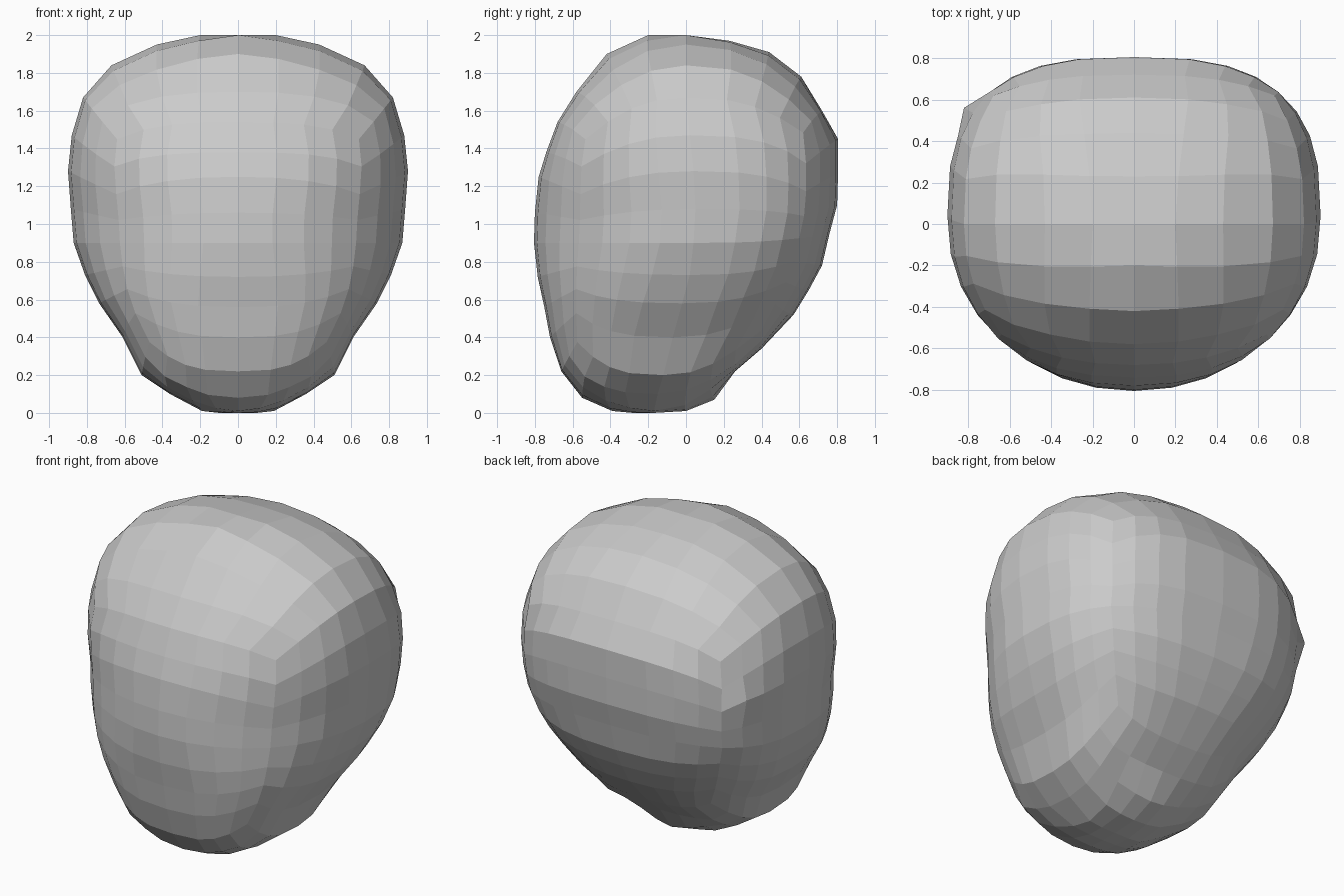
import bpy, bmesh
from math import pi, tan, acos, hypot
from mathutils import Vector

if "Cube" in bpy.data.objects:
    bpy.data.objects.remove(bpy.data.objects["Cube"])

# Meridian profiles from crown to chin, one point per 11.25 degrees
FRONT = [(0, 2), (-.2, 2), (-.42, 1.9), (-.58, 1.7), (-.68, 1.54), (-.74, 1.38),
         (-.78, 1.25), (-.8, 1.06), (-.805, .9), (-.785, .72), (-.75, .56), (-.72, .4),
         (-.66, .22), (-.55, .08), (-.39, .01), (-.28, 0), (-.17, 0)]
BACK = [(0, 2), (.23, 1.97), (.44, 1.91), (.61, 1.78), (.72, 1.6), (.805, 1.45),
        (.805, 1.27), (.8, 1.1), (.76, .95), (.72, .78), (.65, .65), (.57, .52),
        (.4, .34), (.26, .22), (.15, .07), (0, .01), (-.17, 0)]
SIDE = [(0, 2), (.2, 2), (.43, 1.95), (.67, 1.84), (.82, 1.67), (.88, 1.47),
        (.9, 1.28), (.885, 1.08), (.87, .9), (.81, .73), (.735, .58), (.61, .4),
        (.51, .2), (.36, .1), (.19, .01), (.1, 0), (0, 0)]
SIDE_Y = [0, 0, 0, 0, 0, .02, .04, .05, .04, .02, -.02, -.07, -.12, -.15, -.17, -.17, -.17]
# Squareness: front is rounder at the temples, boxier at the jaw
FRONT_N = [2, 2.05, 2.1, 2.15, 2.2, 2.25, 2.2, 2.08, 2.1, 2.35, 2.62, 2.85, 3, 2.9, 2.5, 2, 2]
BACK_N = [2, 2.2, 2.4, 2.6, 2.7, 2.75, 2.8, 2.8, 2.75, 2.65, 2.55, 2.5, 2.5, 2.4, 2.2, 2, 2]


def sample(table, k):
    i = min(int(k), len(table) - 2)
    f = k - i
    a, b = table[i], table[i + 1]
    if isinstance(a, tuple):
        return tuple(p + (q - p) * f for p, q in zip(a, b))
    return a + (b - a) * f


def head_point(co):
    # Even-angle cube sphere direction, then blend of the meridian profiles
    d = Vector([tan(c * pi / 4) for c in co]).normalized()
    k = acos(max(-1, min(1, d.z))) / pi * 16
    r = hypot(d.x, d.y)
    c, s = (abs(d.x) / r, abs(d.y) / r) if r > 1e-5 else (1, 0)
    back = d.y > 0
    n = sample(BACK_N if back else FRONT_N, k)
    x_side, z_side = sample(SIDE, k)
    y_end, z_end = sample(BACK if back else FRONT, k)
    y_mid = sample(SIDE_Y, k)
    x = x_side * c ** (2 / n) * (1 if d.x > 0 else -1)
    y = y_mid + (y_end - y_mid) * s ** (2 / n)
    return Vector((x, y, c * c * z_side + s * s * z_end))


# Head: gridded cube wrapped to the profiles
bm = bmesh.new()
bmesh.ops.create_cube(bm, size=2)
bmesh.ops.subdivide_edges(bm, edges=bm.edges[:], cuts=7, use_grid_fill=True)
for v in bm.verts:
    v.co = head_point(v.co)

# Small pulled-out point on the rear left
spike = Vector((-.82, .56, 1.25))
min(bm.verts, key=lambda v: (v.co - spike).length).co = spike

bmesh.ops.recalc_face_normals(bm, faces=bm.faces[:])
mesh = bpy.data.meshes.new("head")
bm.to_mesh(mesh)
bm.free()
bpy.context.collection.objects.link(bpy.data.objects.new("head", mesh))
